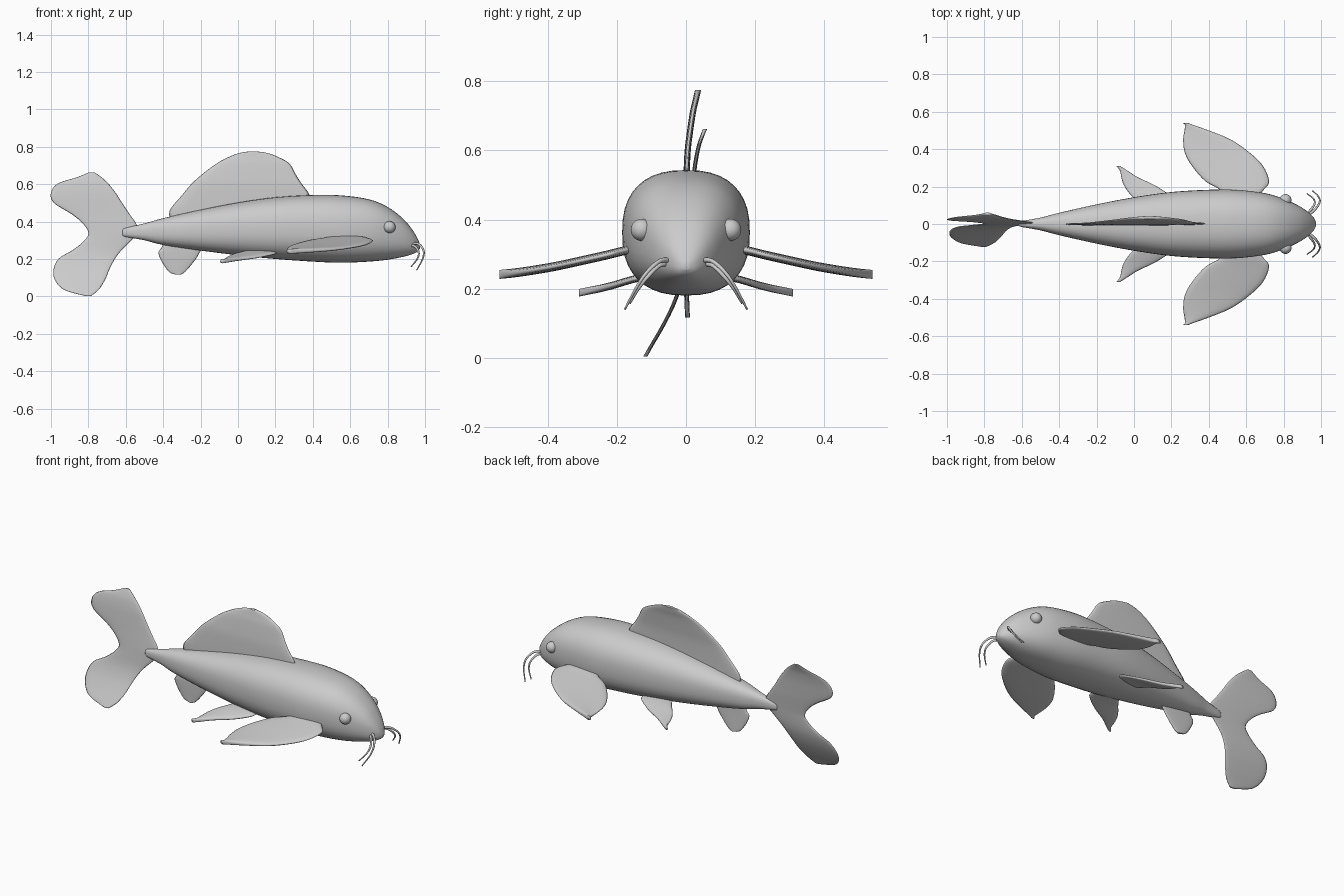
import bpy, bmesh, math
from mathutils import Vector

if "Cube" in bpy.data.objects:
    bpy.data.objects.remove(bpy.data.objects["Cube"])


def smooth_rows(rows, steps):
    """Catmull-Rom interpolation through a list of tuples."""
    out = []
    n = len(rows)
    for i in range(n - 1):
        p = [rows[max(i - 1, 0)], rows[i], rows[i + 1], rows[min(i + 2, n - 1)]]
        for s in range(steps):
            t = s / steps
            out.append([0.5 * (2 * b + (c - a) * t + (2 * a - 5 * b + 4 * c - d) * t * t
                               + (3 * b - a - 3 * c + d) * t ** 3)
                        for a, b, c, d in zip(*p)])
    out.append(list(rows[-1]))
    return out


def loft(name, rings):
    """Skin closed rings of points and cap both ends."""
    bm = bmesh.new()
    vs = [[bm.verts.new(p) for p in r] for r in rings]
    n = len(rings[0])
    for a, b in zip(vs, vs[1:]):
        for i in range(n):
            j = (i + 1) % n
            bm.faces.new((a[i], a[j], b[j], b[i]))
    bm.faces.new(vs[0])
    bm.faces.new(vs[-1])
    bmesh.ops.recalc_face_normals(bm, faces=bm.faces[:])
    me = bpy.data.meshes.new(name)
    bm.to_mesh(me)
    bm.free()
    for f in me.polygons:
        f.use_smooth = True
    ob = bpy.data.objects.new(name, me)
    bpy.context.collection.objects.link(ob)
    return ob


def fin(name, sections, thick, upright, side=1, n=10):
    """Sections are (start x, end x, span position, sideways offset)."""
    rings = []
    for x0, x1, span, off in smooth_rows(sections, 4):
        ring = []
        for k in range(2 * n):
            a = math.pi * k / n
            x = (x0 + x1) / 2 - (x1 - x0) / 2 * math.cos(a)
            s = math.sin(a)
            h = off + thick * math.copysign(abs(s) ** 0.7, s)
            ring.append((x, h, span) if upright else (x, side * span, h))
        rings.append(ring)
    return loft(name, rings)


def spow(v, e):
    return math.copysign(abs(v) ** e, v)


# Body: x, top, bottom, half width
body = [(-.617, .355, .325, .008), (-.60, .366, .318, .016), (-.5, .39, .30, .034),
        (-.4, .418, .275, .06), (-.2, .463, .245, .105), (0, .502, .22, .143),
        (.2, .53, .20, .171), (.4, .542, .186, .183), (.55, .54, .18, .183),
        (.7, .519, .186, .165), (.8, .478, .196, .135), (.88, .418, .211, .098),
        (.93, .36, .225, .065), (.96, .31, .24, .035), (.973, .275, .255, .01)]
rings = []
for x, top, bot, w in smooth_rows(body, 4):
    c, h = (top + bot) / 2, (top - bot) / 2
    rings.append([(x, w * spow(math.cos(a), .82), c + h * spow(math.sin(a), .82))
                  for a in (math.tau * k / 40 for k in range(40))])
loft("body", rings)

# Upright fins
fin("dorsal_fin", [(-.36, .36, .40, 0), (-.365, .38, .46, 0), (-.30, .383, .54, .002),
                   (-.25, .342, .60, .005), (-.195, .31, .65, .011), (-.115, .275, .71, .02),
                   (-.05, .215, .745, .028), (.01, .155, .767, .033), (.06, .10, .775, .035)],
    .009, True)
fin("tail_fin", [(-.82, -.785, .003, -.118), (-.93, -.745, .035, -.10), (-.98, -.71, .09, -.068),
                 (-.985, -.685, .15, -.038), (-.955, -.655, .205, -.018), (-.88, -.62, .25, -.008),
                 (-.82, -.57, .30, -.002), (-.80, -.53, .34, .002), (-.83, -.545, .39, .008),
                 (-.89, -.58, .44, .014), (-.985, -.62, .50, .02), (-1, -.655, .555, .026),
                 (-.96, -.695, .605, .035), (-.86, -.73, .637, .045), (-.80, -.765, .662, .055)],
    .006, True)
fin("anal_fin", [(-.38, -.2, .32, 0), (-.41, -.19, .26, 0), (-.425, -.205, .235, 0),
                 (-.415, -.225, .20, .001), (-.385, -.265, .15, .003), (-.36, -.29, .125, .004),
                 (-.33, -.31, .116, .004)], .007, True)

# Paired fins, barbels and eyes
for side, tag in ((1, "left"), (-1, "right")):
    fin("pectoral_fin_" + tag,
        [(.49, .66, .15, .315), (.45, .70, .19, .307), (.38, .722, .23, .297),
         (.31, .69, .31, .279), (.272, .62, .38, .264), (.263, .52, .45, .252),
         (.27, .40, .50, .245), (.272, .315, .53, .242), (.26, .29, .54, .241)],
        .013, False, side)
    fin("pelvic_fin_" + tag,
        [(.04, .20, .08, .24), (.0, .205, .135, .231), (-.03, .17, .17, .222),
         (-.055, .105, .21, .21), (-.068, .02, .25, .20), (-.075, -.035, .285, .193),
         (-.095, -.075, .31, .188)], .011, False, side)

    for i, pts in enumerate([
            [(.92, .04, .28), (.965, .075, .28), (.992, .115, .245), (.987, .145, .20), (.955, .177, .14)],
            [(.91, .04, .27), (.945, .075, .268), (.966, .11, .235), (.958, .137, .20), (.925, .162, .158)]]):
        path = [Vector((x, side * y, z)) for x, y, z in smooth_rows(pts, 5)]
        tube = []
        for k, p in enumerate(path):
            d = (path[min(k + 1, len(path) - 1)] - path[max(k - 1, 0)]).normalized()
            u = d.cross(Vector((.6, -.8 * side, 0))).normalized()
            v = d.cross(u)
            r = .008 - .005 * k / (len(path) - 1)
            tube.append([p + r * (u * math.cos(a) + v * math.sin(a))
                         for a in (math.tau * j / 8 for j in range(8))])
        loft(f"barbel_{tag}_{i + 1}", tube)

    bpy.ops.mesh.primitive_uv_sphere_add(segments=24, ring_count=14, radius=.032,
                                         location=(.81, side * .128, .37))
    bpy.context.object.name = "eye_" + tag
    bpy.ops.object.shade_smooth()
